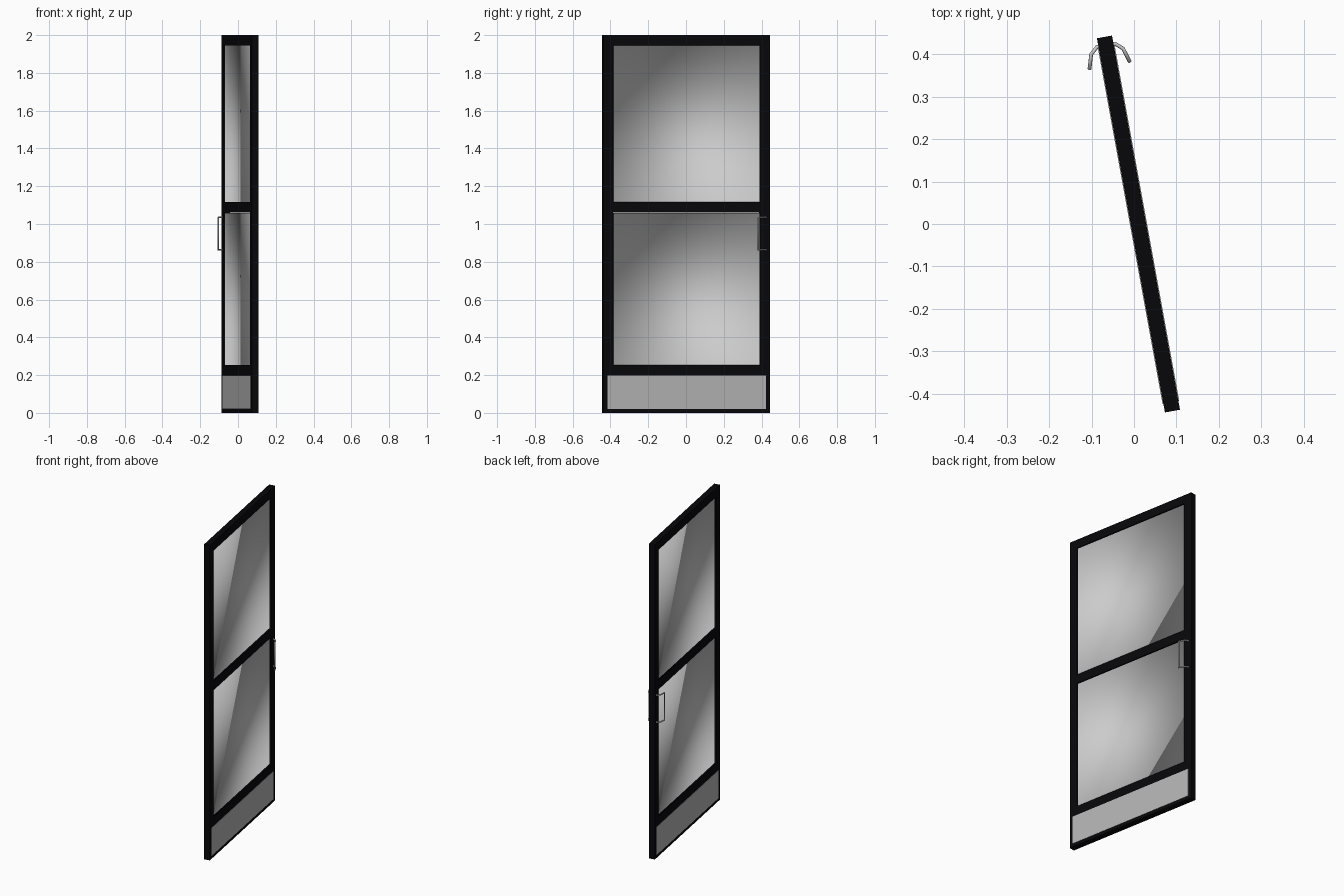
import bpy, bmesh, math
from mathutils import Matrix

if "Cube" in bpy.data.objects:
    bpy.data.objects.remove(bpy.data.objects["Cube"])

# The whole door is built along local y, then swung about z
PLACE = Matrix.Translation((0.0105, 0, 0)) @ Matrix.Rotation(math.radians(10.3), 4, 'Z')
W, T, INNER = 0.4475, 0.018, 0.395      # half width, half thickness, half opening
PANE = 0.009                            # half distance between the pane faces


def colour(name, rgb):
    m = bpy.data.materials.new(name)
    m.diffuse_color = (*rgb, 1)
    m.use_nodes = True
    m.node_tree.nodes["Principled BSDF"].inputs["Base Color"].default_value = m.diffuse_color
    return m


black = colour("black_frame", (0.0023, 0.0023, 0.0034))
glass = colour("pane_grey", (0.8, 0.8, 0.8))
steel = colour("plate_grey", (0.46, 0.46, 0.46))


def cube(bm, x0, x1, y0, y1, z0, z1):
    m = Matrix.Translation(((x0 + x1) / 2, (y0 + y1) / 2, (z0 + z1) / 2)) @ \
        Matrix.Diagonal((x1 - x0, y1 - y0, z1 - z0, 1))
    bmesh.ops.create_cube(bm, size=1, matrix=m)


def finish(name, bm, *mats):
    me = bpy.data.meshes.new(name)
    bm.to_mesh(me)
    bm.free()
    for m in mats:
        me.materials.append(m)
    ob = bpy.data.objects.new(name, me)
    bpy.context.collection.objects.link(ob)
    ob.matrix_world = PLACE


def box(name, y0, y1, z0, z1, half_t, mat):
    bm = bmesh.new()
    cube(bm, -half_t, half_t, y0, y1, z0, z1)
    finish(name, bm, mat)


def pane(name, z0, z1):
    """Pane sunk into both faces: a smooth shallow tray per side with black reveals."""
    e = 0.0006
    bm = bmesh.new()
    cube(bm, PANE, T, -INNER + e, INNER - e, z0 + e, z1 - e)
    cube(bm, -T, -PANE, -INNER + e, INNER - e, z0 + e, z1 - e)
    bm.normal_update()
    rims = [f for f in bm.faces if abs(f.normal.x) > 0.9
            and abs(f.calc_center_median().x) > (T + PANE) / 2]
    bmesh.ops.delete(bm, geom=rims, context='FACES')
    bmesh.ops.reverse_faces(bm, faces=bm.faces[:])
    bm.normal_update()
    for f in bm.faces:
        f.smooth = True
        f.material_index = 0 if abs(f.normal.x) > 0.9 else 1
    finish(name, bm, glass, black)


# Frame: two stiles and the rails between them
box("stile_hinge_side", -W, -INNER, 0, 2, T, black)
box("stile_handle_side", INNER, W, 0, 2, T, black)
for name, z0, z1 in (("top_rail", 1.946, 2.0), ("middle_rail", 1.06, 1.116),
                     ("bottom_rail", 0.0, 0.254)):
    box(name, -INNER, INNER, z0, z1, T, black)

# Recessed panes
pane("lower_pane", 0.254, 1.06)
pane("upper_pane", 1.116, 1.946)

# Kick plate slightly proud of both faces
box("kick_plate", -0.427, 0.427, 0.02, 0.197, T + 0.002, steel)

# Pull handles: curved arms joined by an upright bar, one on each face
ARM = [(0.014, 0.428), (0.022, 0.427), (0.038, 0.413), (0.048, 0.380)]
for side, label in ((1, "right"), (-1, "left")):
    path = [(x * side, y, 0.863) for x, y in ARM]
    path += [(x * side, y, 1.035) for x, y in reversed(ARM)]
    cu = bpy.data.curves.new("pull_handle_" + label, 'CURVE')
    cu.dimensions = '3D'
    cu.bevel_depth = 0.0045
    cu.bevel_resolution = 2
    cu.use_fill_caps = True
    sp = cu.splines.new('POLY')
    sp.points.add(len(path) - 1)
    for p, co in zip(sp.points, path):
        p.co = (*co, 1)
    ob = bpy.data.objects.new("pull_handle_" + label, cu)
    bpy.context.collection.objects.link(ob)
    ob.matrix_world = PLACE
